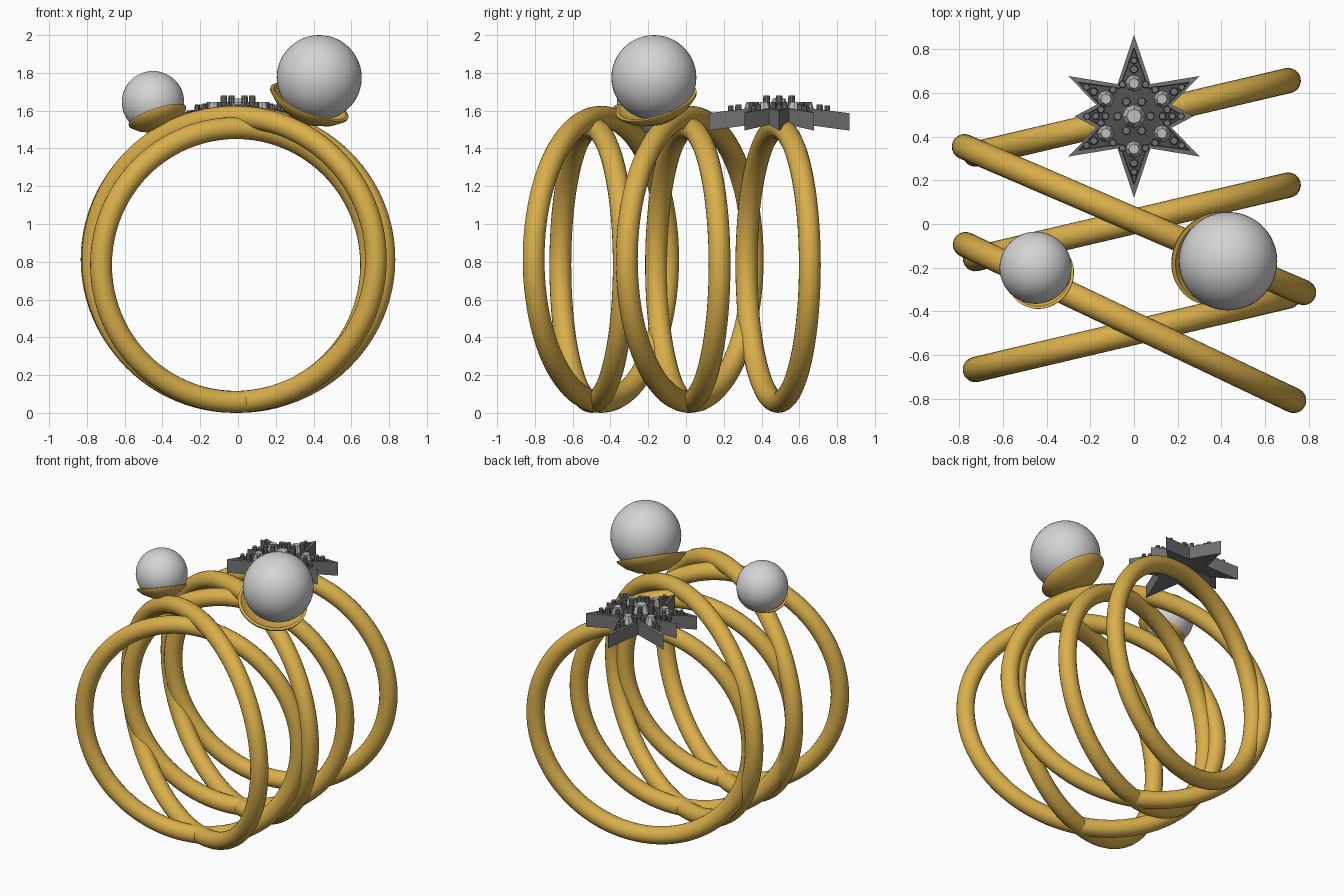
import bpy, bmesh, math
from mathutils import Vector, Matrix

cube = bpy.data.objects.get("Cube")
if cube:
    bpy.data.objects.remove(cube, do_unlink=True)


def material(name, r, g, b, metallic=0.0):
    m = bpy.data.materials.new(name)
    m.use_nodes = True
    m.diffuse_color = (r, g, b, 1)
    m.node_tree.nodes["Principled BSDF"].inputs["Base Color"].default_value = (r, g, b, 1)
    return m


gold = material("gold", 0.70, 0.43, 0.07)
pearl = material("pearl", 0.66, 0.66, 0.66)
steel = material("grey_metal", 0.17, 0.17, 0.175)
recess = material("dark_metal", 0.08, 0.08, 0.083)
crystal = material("crystal", 0.52, 0.52, 0.53)


def add_mesh(name, bm, mats, smooth=None):
    bmesh.ops.recalc_face_normals(bm, faces=bm.faces)
    me = bpy.data.meshes.new(name)
    bm.to_mesh(me)
    bm.free()
    for m in mats:
        me.materials.append(m)
    ob = bpy.data.objects.new(name, me)
    bpy.context.collection.objects.link(ob)
    if smooth:
        bpy.ops.object.select_all(action='DESELECT')
        ob.select_set(True)
        bpy.context.view_layer.objects.active = ob
        bpy.ops.object.shade_smooth_by_angle(angle=math.radians(smooth))
    return ob


def band(name, cx, y0, slope, rx, rz, tube=0.058, steps=96, sides=20):
    """Round wire loop lying in a slanted upright plane, resting on the ground."""
    bm = bmesh.new()
    normal = Vector((-slope, 1, 0)).normalized()
    rows = []
    for i in range(steps):
        a = math.tau * i / steps
        x, z = rx * math.cos(a), rz * math.sin(a)
        p = Vector((cx + x, y0 + slope * (cx + x), tube + rz + z))
        tangent = Vector((-rx * math.sin(a), -slope * rx * math.sin(a), rz * math.cos(a))).normalized()
        out = tangent.cross(normal)
        rows.append([bm.verts.new(p + tube * (out * math.cos(t) + normal * math.sin(t)))
                     for t in (math.tau * j / sides for j in range(sides))])
    for i in range(steps):
        a, b = rows[i], rows[(i + 1) % steps]
        for j in range(sides):
            k = (j + 1) % sides
            bm.faces.new((a[j], a[k], b[k], b[j]))
    add_mesh(name, bm, [gold], 60)


# Bands: three narrow parallel loops and two wider crossing loops
for name, y0 in (("front_band", -0.495), ("middle_band", 0.012), ("back_band", 0.49)):
    band(name, -0.01, y0, 0.235, 0.715, 0.725)
band("front_cross_band", -0.02, -0.46, -0.475, 0.75, 0.755)
band("middle_cross_band", 0.0, 0.02, -0.43, 0.775, 0.755)


def sphere(name, centre, radius):
    bm = bmesh.new()
    bmesh.ops.create_uvsphere(bm, u_segments=48, v_segments=24, radius=radius,
                              matrix=Matrix.Translation(centre))
    add_mesh(name, bm, [pearl], 60)


CUP = [(0, -0.1), (0.09, -0.085), (0.17, -0.045), (0.22, 0), (0.222, 0.012),
       (0.205, 0.014), (0.15, -0.03), (0, -0.06)]


def cup(name, centre, axis, scale):
    """Shallow dish, turned from a profile and tipped along its axis."""
    bm = bmesh.new()
    vs = [bm.verts.new((r, 0, z)) for r, z in CUP]
    edges = [bm.edges.new(pair) for pair in zip(vs, vs[1:])]
    bmesh.ops.spin(bm, geom=vs + edges, cent=(0, 0, 0), axis=(0, 0, 1),
                   angle=math.tau, steps=48, use_duplicate=False)
    bmesh.ops.remove_doubles(bm, verts=bm.verts, dist=0.0005)
    tilt = Vector((0, 0, 1)).rotation_difference(Vector(axis)).to_matrix().to_4x4()
    bm.transform(Matrix.Translation(centre) @ tilt @ Matrix.Scale(scale, 4))
    add_mesh(name, bm, [gold], 40)


# Pearls in their cups
sphere("large_pearl", (0.43, -0.17, 1.775), 0.225)
cup("large_cup", (0.375, -0.155, 1.635), (0.37, -0.28, 0.9), 1.0)
sphere("small_pearl", (-0.45, -0.2, 1.645), 0.165)
cup("small_cup", (-0.425, -0.235, 1.565), (-0.3, 0.25, 0.9), 0.72)

# Star: eight points, alternating tips and valleys around one quarter, then mirrored
STAR = Vector((0, 0.4925, 0))
quarter = [(0.272, 0, True), (0.18, 17, False), (0.352, 31.5, True), (0.165, 63, False), (0.372, 90, True)]
half = quarter + [(r, 180 - a, t) for r, a, t in quarter[-2::-1]]
outline = half + [(r, 360 - a, t) for r, a, t in half[-2:0:-1]]


def top_z(r):
    return 1.635 - 0.13 * r


def star_loop(bm, shrink_tip, shrink_valley, height):
    loop = []
    for r, a, tip in outline:
        r *= shrink_tip if tip else shrink_valley
        a = math.radians(a)
        loop.append(bm.verts.new(STAR + Vector((r * math.cos(a), r * math.sin(a), height(r, tip)))))
    return loop


bm = bmesh.new()
loops = [star_loop(bm, 1, 1, lambda r, tip: 1.495 if tip else 1.525),
         star_loop(bm, 1, 1, lambda r, tip: top_z(r)),
         star_loop(bm, 0.85, 0.88, lambda r, tip: top_z(r)),
         star_loop(bm, 0.83, 0.86, lambda r, tip: top_z(r) - 0.02)]
count = len(outline)
for lower, upper in zip(loops, loops[1:]):
    for i in range(count):
        j = (i + 1) % count
        bm.faces.new((lower[i], lower[j], upper[j], upper[i]))
for loop, z, index in ((loops[0], 1.55, 0), (loops[-1], 1.615, 1)):
    hub = bm.verts.new(STAR + Vector((0, 0, z)))
    for i in range(count):
        bm.faces.new((loop[i], loop[(i + 1) % count], hub)).material_index = index
add_mesh("star", bm, [steel, recess])


def place(bm, r, angle, radius, low, high, taper, sides):
    """Small upright stud at a polar position on the star."""
    a = math.radians(angle)
    z = top_z(r)
    pos = STAR + Vector((r * math.cos(a), r * math.sin(a), z + (low + high) / 2))
    bmesh.ops.create_cone(bm, cap_ends=True, segments=sides, radius1=radius,
                          radius2=radius * taper, depth=high - low,
                          matrix=Matrix.Translation(pos))


# Crystals: a centre stone and one on each long point
bm = bmesh.new()
place(bm, 0, 0, 0.055, -0.03, 0.03, 0.6, 8)
long_points = [31.5, 90, 148.5, 211.5, 270, 328.5]
for angle in long_points:
    place(bm, 0.15, angle, 0.042, -0.03, 0.03, 0.55, 8)
add_mesh("crystals", bm, [crystal])

# Beads: rows along each point, pairs beside the stones, ring round the centre
bm = bmesh.new()
for angle in long_points:
    for r, size in ((0.215, 0.02), (0.255, 0.017)):
        place(bm, r, angle, size, -0.03, 0.025, 0.8, 10)
    for side in (-1, 1):
        place(bm, 0.155, angle + side * 20, 0.018, -0.03, 0.03, 0.8, 10)
for angle in (0, 180):
    for r in (0.13, 0.175, 0.215):
        place(bm, r, angle, 0.018, -0.03, 0.025, 0.8, 10)
for angle in (0, 62, 118, 180, 242, 298):
    place(bm, 0.075, angle, 0.02, -0.03, 0.055, 0.85, 10)
add_mesh("beads", bm, [steel])
